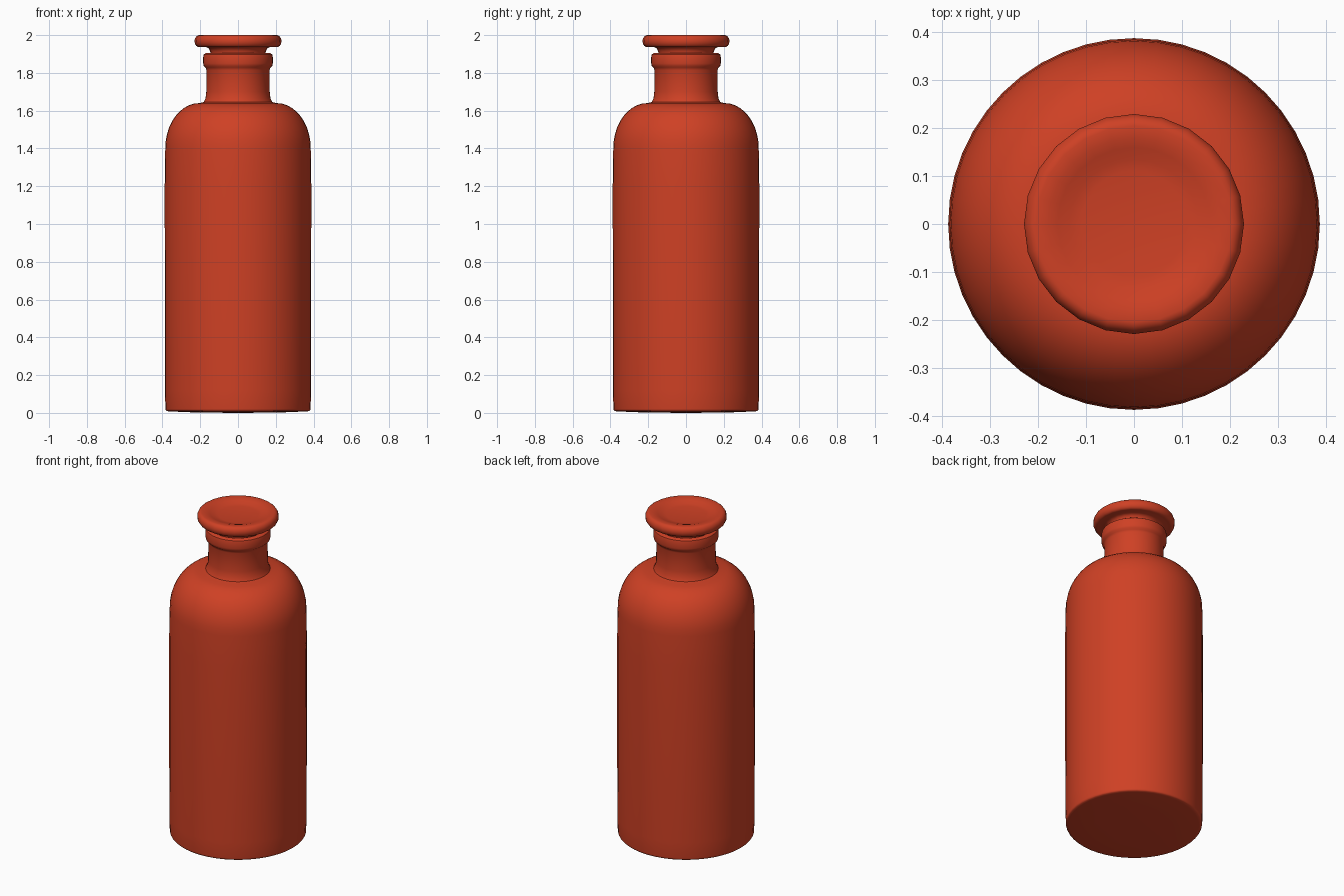
import bpy
import bmesh
import math
from mathutils import Vector

cube = bpy.data.objects.get("Cube")
if cube:
    bpy.data.objects.remove(cube, do_unlink=True)

red = bpy.data.materials.new("brick_red")
red.use_nodes = True
colour = (0.62, 0.052, 0.018, 1)
red.diffuse_color = colour
red.node_tree.nodes["Principled BSDF"].inputs["Base Color"].default_value = colour


def lathe(name, profile, sides):
    """Revolve a (radius, height) profile around z."""
    bm = bmesh.new()
    verts = [bm.verts.new((r, 0, z)) for r, z in profile]
    edges = [bm.edges.new(pair) for pair in zip(verts, verts[1:])]
    bmesh.ops.spin(bm, geom=verts + edges, cent=(0, 0, 0), axis=(0, 0, 1),
                   angle=math.tau, steps=sides, use_merge=True)
    bmesh.ops.remove_doubles(bm, verts=bm.verts, dist=0.0005)
    bmesh.ops.recalc_face_normals(bm, faces=bm.faces)
    mesh = bpy.data.meshes.new(name)
    bm.to_mesh(mesh)
    bm.free()
    mesh.materials.append(red)
    obj = bpy.data.objects.new(name, mesh)
    bpy.context.collection.objects.link(obj)
    bpy.ops.object.select_all(action="DESELECT")
    obj.select_set(True)
    bpy.context.view_layer.objects.active = obj
    bpy.ops.object.shade_smooth_by_angle(angle=math.radians(40))
    return obj


def arc(r, z, width, height, start, end, steps):
    """Points on an elliptical arc, angles in degrees."""
    angles = [math.radians(start + (end - start) * i / steps) for i in range(steps + 1)]
    return [(r + width * math.cos(a), z + height * math.sin(a)) for a in angles]


# Bottle: base, walls, rounded shoulder, neck, lip and hollow throat
bottle = [(0, 0.0), (0.22, 0.002), (0.365, 0.008)]
bottle += arc(0.372, 0.022, 0.012, 0.014, -60, 0, 3)
bottle += [(0.387, 0.12), (0.388, 1.2), (0.385, 1.4)]
bottle += arc(0.205, 1.40, 0.18, 0.24, 10, 90, 9)
bottle += [(0.182, 1.645), (0.172, 1.665), (0.168, 1.70), (0.167, 1.815),
           (0.172, 1.828), (0.181, 1.836), (0.184, 1.85), (0.184, 1.885),
           (0.181, 1.898), (0.172, 1.904), (0.155, 1.904), (0.145, 1.895),
           (0.135, 1.70), (0, 1.69)]
lathe("bottle", bottle, 48)

# Stopper: tapered plug, collar and disc head with a shallow dish on top
stopper = [(0, 1.72), (0.125, 1.72), (0.145, 1.90), (0.148, 1.915),
           (0.155, 1.93), (0.17, 1.937), (0.205, 1.937)]
stopper += arc(0.205, 1.968, 0.025, 0.032, -70, 90, 8)
stopper += [(0.18, 1.998), (0.16, 1.992), (0.135, 1.983), (0.11, 1.979), (0, 1.978)]
lathe("stopper", stopper, 24)
